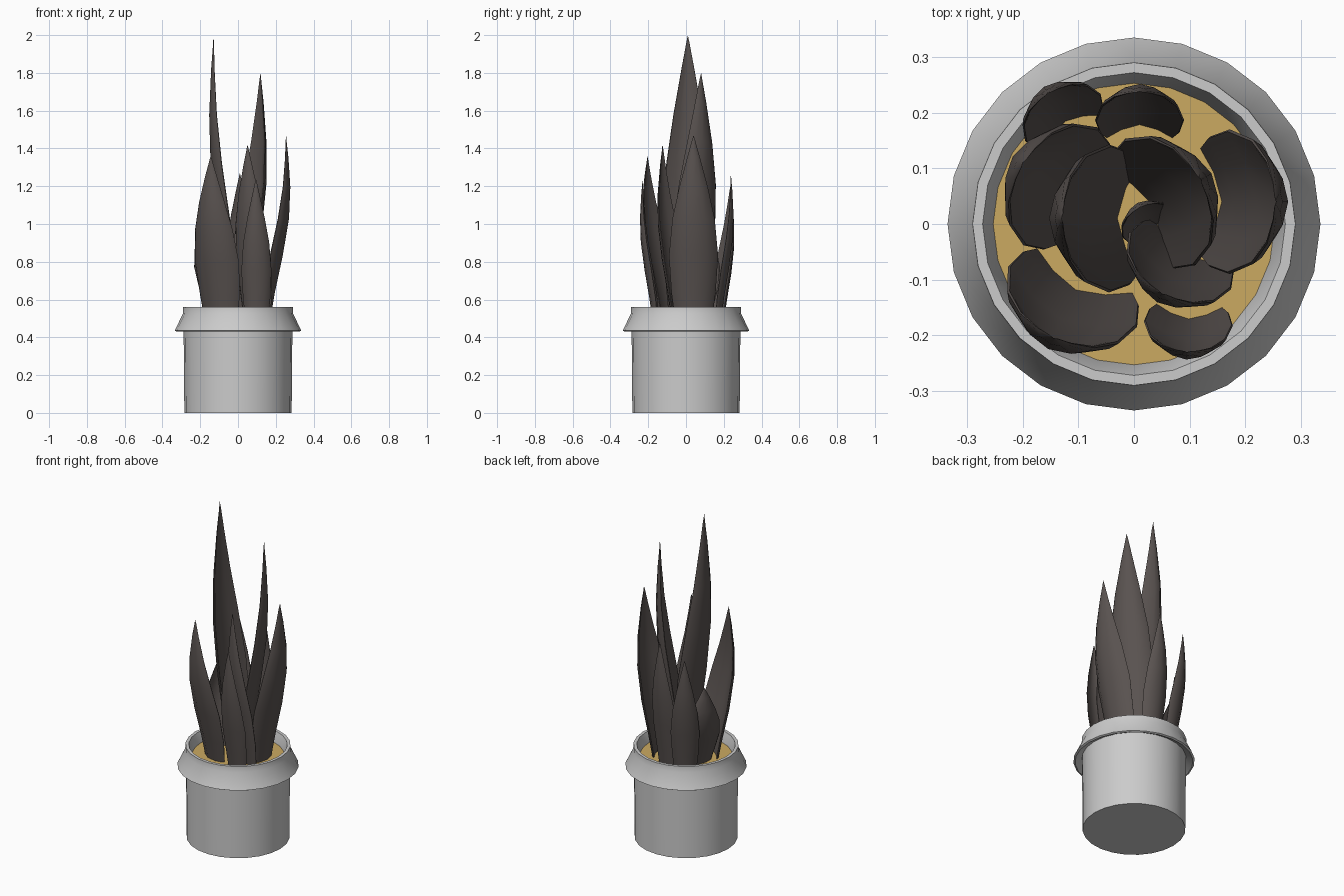
import bpy, bmesh, math
from mathutils import Vector

if "Cube" in bpy.data.objects:
    bpy.data.objects.remove(bpy.data.objects["Cube"])

SIDES = 24
SOIL_Z = 0.5


def material(name, rgb):
    m = bpy.data.materials.new(name)
    m.diffuse_color = (*rgb, 1)
    m.use_nodes = True
    m.node_tree.nodes["Principled BSDF"].inputs["Base Color"].default_value = m.diffuse_color
    return m


def finish(name, bm, mat=None, angle=30):
    bmesh.ops.remove_doubles(bm, verts=bm.verts, dist=1e-5)
    bmesh.ops.recalc_face_normals(bm, faces=bm.faces)
    me = bpy.data.meshes.new(name)
    bm.to_mesh(me)
    bm.free()
    ob = bpy.data.objects.new(name, me)
    bpy.context.collection.objects.link(ob)
    if mat:
        me.materials.append(mat)
    bpy.ops.object.select_all(action='DESELECT')
    ob.select_set(True)
    bpy.context.view_layer.objects.active = ob
    bpy.ops.object.shade_smooth_by_angle(angle=math.radians(angle))
    return ob


def bridge(bm, a, b):
    n = len(a)
    for i in range(n):
        j = (i + 1) % n
        bm.faces.new((a[i], a[j], b[j], b[i]))


def lathe(name, profile, mat=None):
    """Turn an (r, z) profile around z, capping both ends."""
    bm = bmesh.new()
    rings = [[bm.verts.new((r * math.cos(2 * math.pi * i / SIDES),
                            r * math.sin(2 * math.pi * i / SIDES), z))
              for i in range(SIDES)] for r, z in profile]
    for a, b in zip(rings, rings[1:]):
        bridge(bm, a, b)
    bm.faces.new(rings[0])
    bm.faces.new(rings[-1])
    return finish(name, bm, mat)


# Pot with a flared skirt under the rim
lathe("pot", [(0.284, 0), (0.288, 0.45), (0.325, 0.43), (0.335, 0.435),
              (0.292, 0.525), (0.29, 0.56), (0.272, 0.56), (0.25, 0.49),
              (0.25, 0.47)])

# Soil surface
lathe("soil", [(0.253, SOIL_Z - 0.02), (0.253, SOIL_Z)],
      material("soil", (0.6, 0.4, 0.12)))

leaf_mat = material("leaf", (0.1, 0.085, 0.08))

# Along the leaf: height fraction, width factor, keel shift to the open side
STATIONS = [(0, 0.75, 0.085), (0.15, 0.9, 0.06), (0.35, 1, 0.018),
            (0.55, 0.86, -0.015), (0.72, 0.58, -0.022),
            (0.88, 0.26, -0.012), (0.97, 0.07, -0.002)]
# Half V section: across, depth, thickness
HALF = [(1, 0.5, 0.03), (0.9, 0.36, 0.12), (0.55, 0.13, 0.16)]


def leaf(name, x, y, top, facing, half):
    bm = bmesh.new()
    a = math.radians(facing)
    inward = Vector((math.cos(a), math.sin(a), 0))
    across = Vector((-math.sin(a), math.cos(a), 0))
    tip = Vector((x, y, 0))
    outer = HALF + [(0, 0, 0.14)] + [(-u, d, t) for u, d, t in HALF[::-1]]
    section = [(u, d) for u, d, t in outer] + [(u * 0.97, d + t) for u, d, t in outer[::-1]]
    size = half / 0.13
    rings = []
    for t, w, shift in STATIONS:
        z = SOIL_Z - 0.01 + t * (top - SOIL_Z + 0.01)
        rings.append([bm.verts.new(tip + across * u * w * half
                                   + inward * (d * w * half + shift * size)
                                   + Vector((0, 0, z))) for u, d in section])
    for p, q in zip(rings, rings[1:]):
        bridge(bm, p, q)
    bm.faces.new(rings[0])
    apex = bm.verts.new((x, y, top))
    last = rings[-1]
    for i in range(len(last)):
        bm.faces.new((last[i], last[(i + 1) % len(last)], apex))
    return finish(name, bm, leaf_mat, 35)


# Leaves: tip x, tip y, tip height, direction the fold opens, half width
LEAVES = [(-0.13, 0.01, 2.0, 0, 0.133),
          (0.12, 0.08, 1.8, 209, 0.13),
          (0.255, 0.04, 1.47, 180, 0.13),
          (0.05, -0.125, 1.42, 61, 0.105),
          (-0.145, -0.205, 1.36, 65, 0.128),
          (0.01, 0.238, 1.27, 270, 0.08),
          (-0.2, 0.11, 1.0, -32, 0.125),
          (-0.155, 0.235, 1.2, -58, 0.08),
          (0.095, -0.23, 1.24, 87, 0.08),
          (0.01, 0.03, 0.8, -63, 0.052)]
for i, args in enumerate(LEAVES, 1):
    leaf(f"leaf_{i}", *args)
